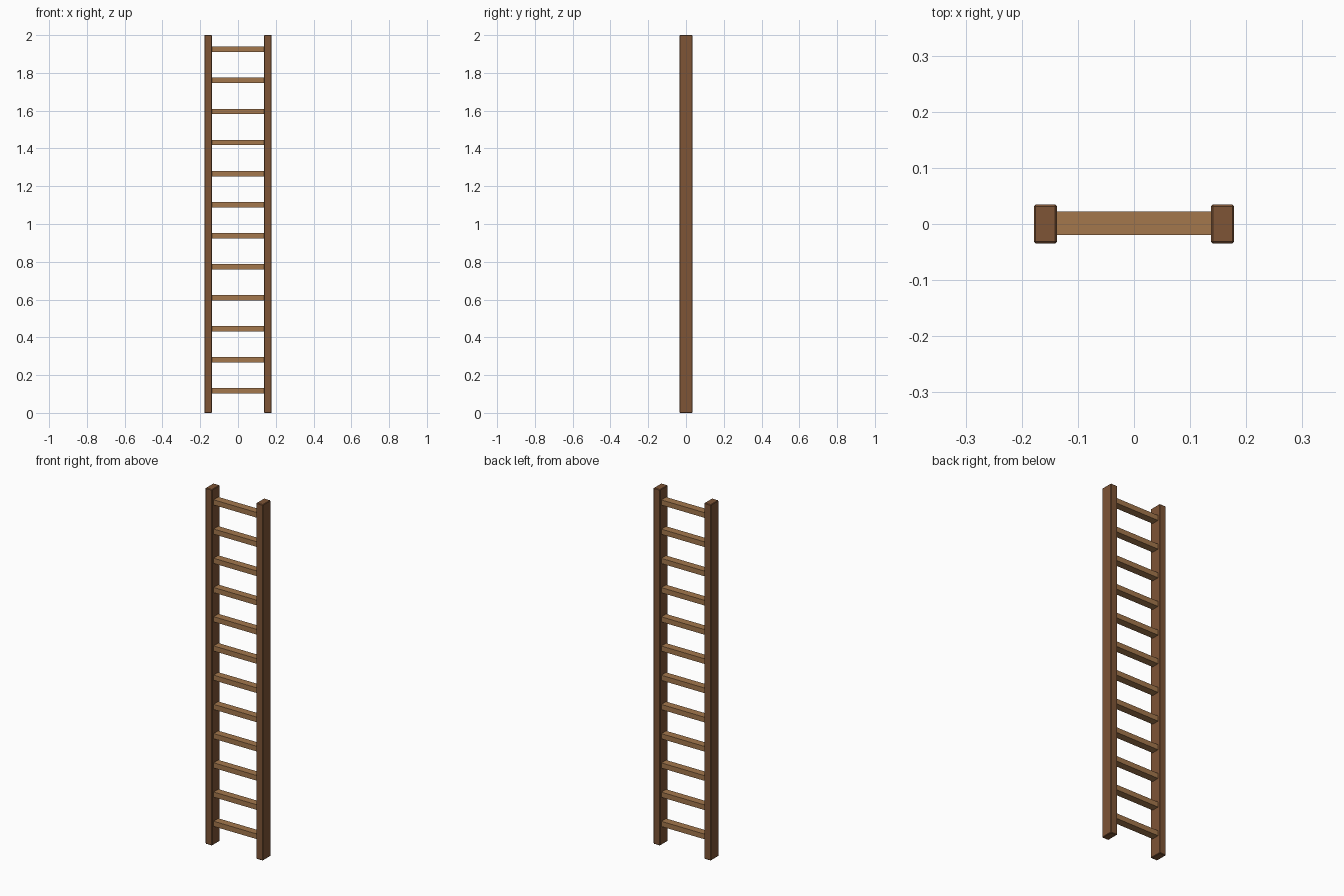
import bpy, bmesh
from mathutils import Matrix

if "Cube" in bpy.data.objects:
    bpy.data.objects.remove(bpy.data.objects["Cube"])


def material(name, color):
    m = bpy.data.materials.new(name)
    m.diffuse_color = (*color, 1)
    m.use_nodes = True
    m.node_tree.nodes["Principled BSDF"].inputs["Base Color"].default_value = m.diffuse_color
    return m


dark_wood = material("dark wood", (0.21, 0.09, 0.037))
light_wood = material("light wood", (0.37, 0.185, 0.073))


def box(name, center, size, mat, bevel=0.0):
    bm = bmesh.new()
    bmesh.ops.create_cube(bm, size=1, matrix=Matrix.Diagonal((*size, 1)))
    if bevel:
        bmesh.ops.bevel(bm, geom=bm.edges[:], offset=bevel, segments=1,
                        affect='EDGES', profile=0.5)
    mesh = bpy.data.meshes.new(name)
    bm.to_mesh(mesh)
    bm.free()
    mesh.materials.append(mat)
    ob = bpy.data.objects.new(name, mesh)
    ob.location = center
    bpy.context.collection.objects.link(ob)
    return ob


# Two upright rails with slightly chamfered edges
for side, label in ((-1, "left"), (1, "right")):
    box(f"{label}_rail", (side * 0.158, 0, 1), (0.041, 0.069, 2),
        dark_wood, 0.003)

# Twelve evenly spaced flat rungs, let into the rails
RUNGS, FIRST, LAST = 12, 0.118, 1.924
for i in range(RUNGS):
    z = FIRST + (LAST - FIRST) * i / (RUNGS - 1)
    box(f"rung_{i + 1}", (0, 0.001, z), (0.29, 0.042, 0.029), light_wood)
